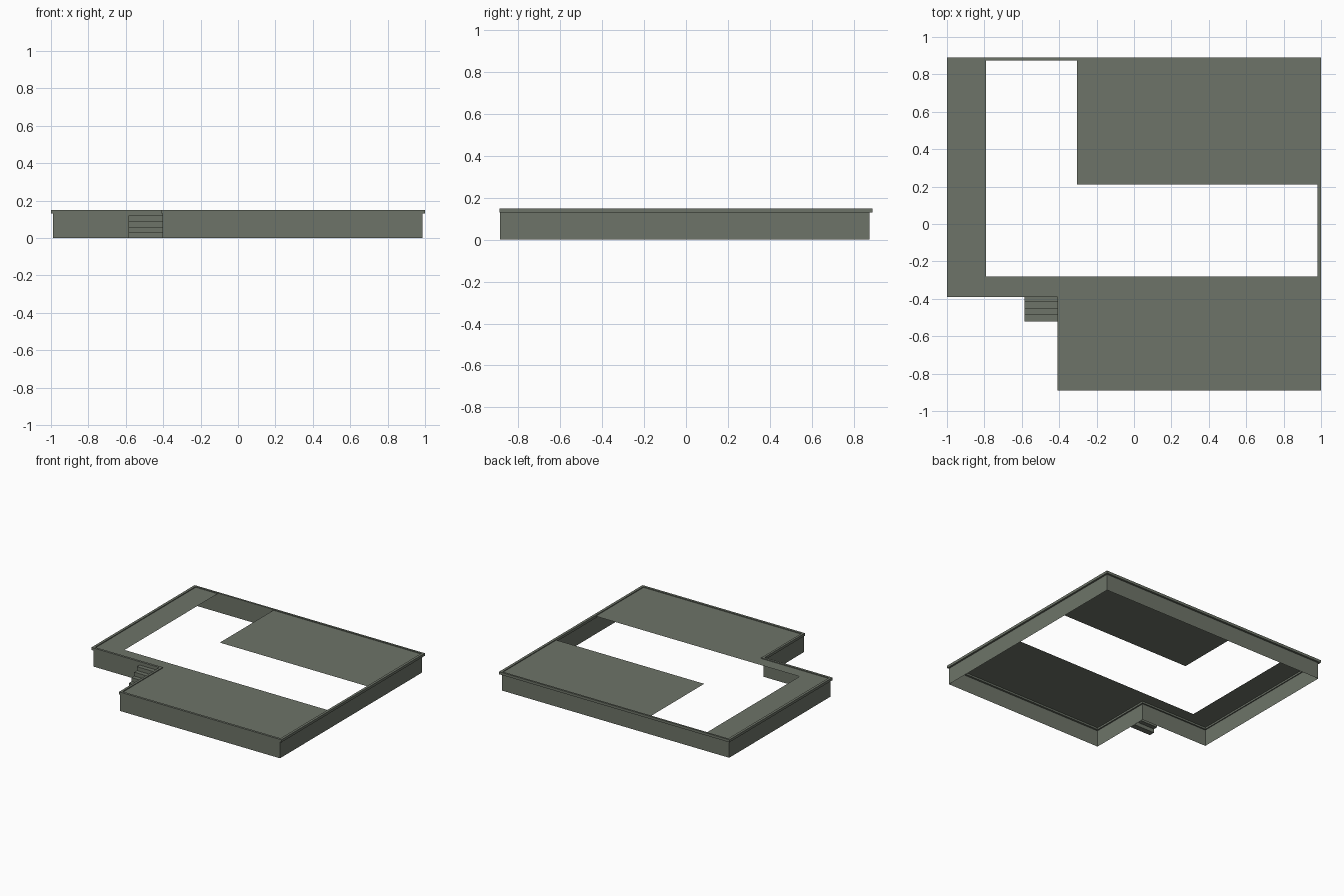
import bpy, bmesh

if "Cube" in bpy.data.objects:
    bpy.data.objects.remove(bpy.data.objects["Cube"])

mat = bpy.data.materials.new("grey_green")
mat.diffuse_color = (0.155, 0.175, 0.14, 1)
mat.use_nodes = True
mat.node_tree.nodes["Principled BSDF"].inputs["Base Color"].default_value = mat.diffuse_color


def make(name, verts, faces):
    me = bpy.data.meshes.new(name)
    me.from_pydata(verts, [], faces)
    bm = bmesh.new()
    bm.from_mesh(me)
    bmesh.ops.recalc_face_normals(bm, faces=bm.faces)
    bm.to_mesh(me)
    bm.free()
    me.materials.append(mat)
    ob = bpy.data.objects.new(name, me)
    bpy.context.collection.objects.link(ob)
    return ob


def outline(left, right, front, back, notch_x, notch_y):
    """L-shaped plan: a rectangle with its front left corner cut away."""
    return [(left, notch_y), (notch_x, notch_y), (notch_x, front),
            (right, front), (right, back), (left, back)]


def strip(loops):
    """Join stacked loops (lists of 3D points) with quads."""
    n = len(loops[0])
    verts = [p for loop in loops for p in loop]
    faces = [(k * n + i, k * n + (i + 1) % n, (k + 1) * n + (i + 1) % n, (k + 1) * n + i)
             for k in range(len(loops) - 1) for i in range(n)]
    return verts, faces


def at(loop, z):
    return [(x, y, z) for x, y in loop]


def box(name, x0, x1, y0, y1, z0, z1):
    rect = [(x0, y0), (x1, y0), (x1, y1), (x0, y1)]
    v, f = strip([at(rect, z0), at(rect, z1)])
    return make(name, v, f + [(3, 2, 1, 0), (4, 5, 6, 7)])


# Thin outer wall, open underneath
wall = outline(-0.988, 0.986, -0.887, 0.875, -0.403, -0.383)
make("outer_wall", *strip([at(wall, 0), at(wall, 0.135)]))

# Overhanging rim
out = outline(-1, 1, -0.89, 0.89, -0.41, -0.39)
inn = outline(-0.98, 0.98, -0.872, 0.875, -0.392, -0.372)
make("rim", *strip([at(out, 0.13), at(out, 0.15), at(inn, 0.15), at(inn, 0.13), at(out, 0.13)]))

# Deck sheets around the L-shaped opening
z = 0.144
for name, x0, x1, y0, y1 in [
    ("left_deck", -0.985, -0.79, -0.28, 0.88),
    ("middle_deck", -0.985, -0.40, -0.38, -0.28),
    ("front_deck", -0.40, 0.985, -0.88, -0.28),
    ("back_deck", -0.305, 0.985, 0.21, 0.88),
]:
    make(name, [(x0, y0, z), (x1, y0, z), (x1, y1, z), (x0, y1, z)], [(0, 1, 2, 3)])

# Four stairs in the notch, stepped underneath
for i in range(4):
    y = -0.52 + i * 0.034
    box(f"stair_{i + 1}", -0.585, -0.404, y, min(y + 0.045, -0.384), 0.03 * i, 0.03 * (i + 1))
